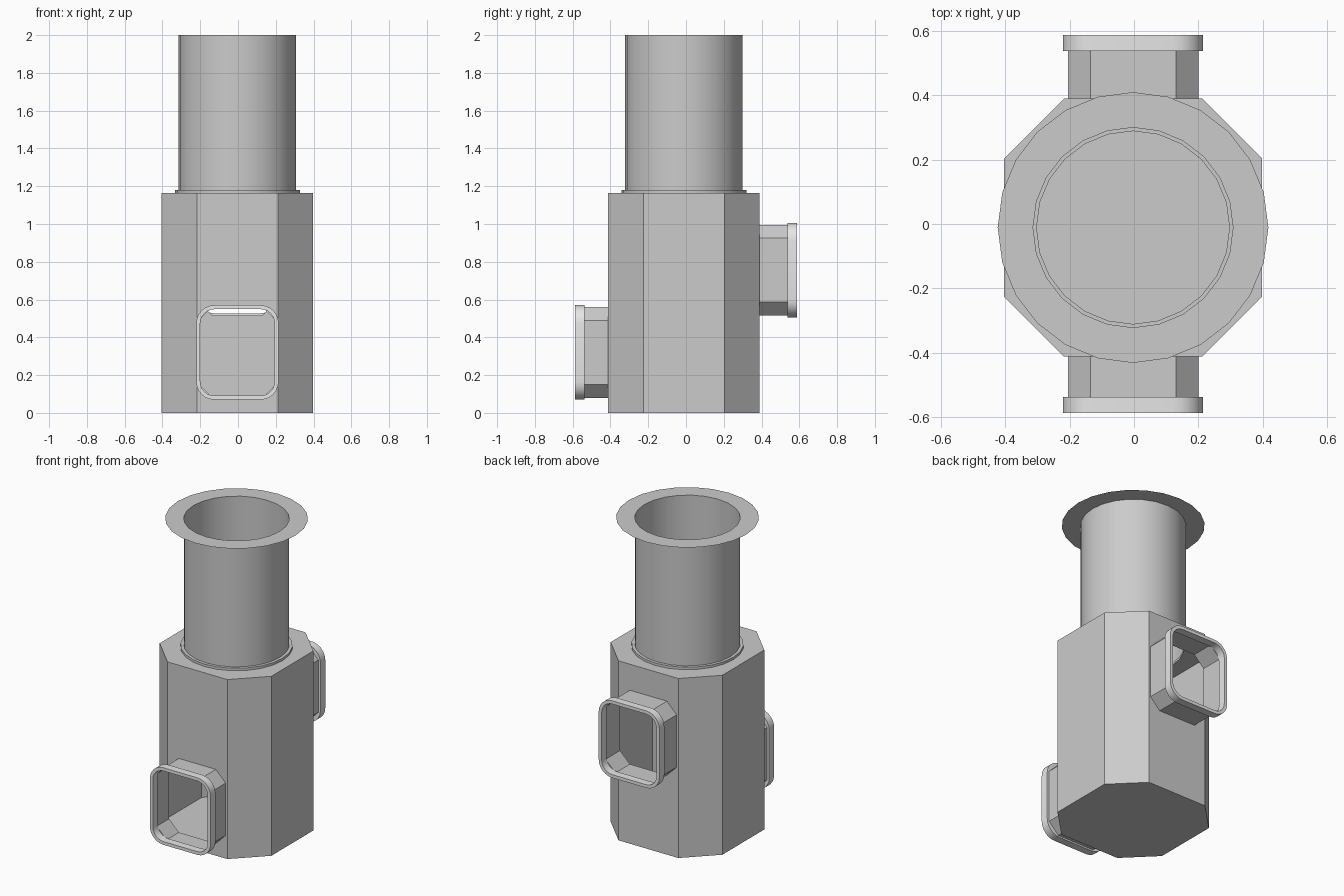
import bpy, bmesh, math

if "Cube" in bpy.data.objects:
    bpy.data.objects.remove(bpy.data.objects["Cube"])

def material(name, v):
    m = bpy.data.materials.new(name)
    m.diffuse_color = (v, v, v, 1)
    m.use_nodes = True
    m.node_tree.nodes["Principled BSDF"].inputs["Base Color"].default_value = m.diffuse_color
    return m

GREY = material("mid grey", 0.6)
LIGHT = material("light grey", 0.8)
CX, CY = -0.003, -0.011          # axis of body and pipe
TOP = 1.165

def finish(name, bm, mat, smooth=False, recalc=True):
    bmesh.ops.remove_doubles(bm, verts=bm.verts[:], dist=1e-5)
    if recalc:
        bmesh.ops.recalc_face_normals(bm, faces=bm.faces[:])
    me = bpy.data.meshes.new(name)
    bm.to_mesh(me)
    bm.free()
    me.materials.append(mat)
    ob = bpy.data.objects.new(name, me)
    bpy.context.collection.objects.link(ob)
    if smooth:
        bpy.ops.object.select_all(action='DESELECT')
        ob.select_set(True)
        bpy.context.view_layer.objects.active = ob
        bpy.ops.object.shade_smooth_by_angle(angle=math.radians(30))
    return ob

def loft(bm, loops):
    rings = [[bm.verts.new(p) for p in lp] for lp in loops]
    n = len(rings[0])
    for a, b in zip(rings, rings[1:]):
        for i in range(n):
            j = (i + 1) % n
            bm.faces.new((a[i], a[j], b[j], b[i]))

def circle(r, z, n=24):
    return [(CX + r * math.cos(math.tau * i / n), CY + r * math.sin(math.tau * i / n), z)
            for i in range(n)]

def port_loop(hx, hz, c, y, zc, n, rounded):
    """Rectangle in the xz plane with rounded or chamfered corners."""
    pts = []
    for k, (sx, sz) in enumerate(((1, 1), (-1, 1), (-1, -1), (1, -1))):
        for i in range(n + 1):
            t = i / n
            if rounded:
                a = (k + t) * math.pi / 2
                dx, dz = math.cos(a), math.sin(a)
            else:
                p, q = (k * math.pi / 2, (k + 1) * math.pi / 2)
                dx = math.cos(p) * (1 - t) + math.cos(q) * t
                dz = math.sin(p) * (1 - t) + math.sin(q) * t
            pts.append((CX + sx * (hx - c) + c * dx, y, zc + sz * (hz - c) + c * dz))
    return pts

TUBE = (0.203, 0.24, 0.07)
PORTS = {"front": (-1, CY - 0.401, 0.32), "back": (1, CY + 0.401, 0.756)}

# Hollow octagonal body with a port hole front and back and a round hole on top
bm = bmesh.new()
W, H = 0.401, 0.215
octagon = [(W, H), (H, W), (-H, W), (-W, H), (-W, -H), (-H, -W), (H, -W), (W, -H)]
lo = [bm.verts.new((CX + x, CY + y, 0)) for x, y in octagon]
hi = [bm.verts.new((CX + x, CY + y, TOP)) for x, y in octagon]
bm.faces.new(lo[::-1])
for i in range(8):
    j = (i + 1) % 8
    if i not in (1, 5):
        bm.faces.new((lo[i], lo[j], hi[j], hi[i]))
for i, key in ((1, "back"), (5, "front")):
    s, y, zc = PORTS[key]
    hole = [bm.verts.new(p) for p in port_loop(*TUBE, y, zc, 1, False)]
    a, b = (i, i + 1) if s > 0 else (i + 1, i)   # a is on the +x side
    rect = [hi[a], hi[b], lo[b], lo[a]]
    for k in range(4):
        m = (k + 1) % 4
        bm.faces.new((rect[k], hole[2 * k], hole[2 * k + 1]))
        bm.faces.new((rect[k], hole[2 * k + 1], hole[2 * m], rect[m]))
ring = [bm.verts.new(p) for p in circle(0.30, TOP)]
idx = [2, 4, 8, 10, 14, 16, 20, 22]
for i in range(8):
    j = (i + 1) % 8
    s, e = idx[i], idx[j] + (24 if j == 0 else 0)
    bm.faces.new([hi[i], hi[j]] + [ring[k % 24] for k in range(e, s - 1, -1)])
finish("body", bm, GREY)

# Collar where the pipe meets the body
bm = bmesh.new()
loft(bm, [circle(0.33, TOP), circle(0.33, TOP + 0.016), circle(0.30, TOP + 0.016),
          circle(0.30, TOP)])
finish("pipe_collar", bm, GREY, True, False)

# Open thin-walled pipe
bm = bmesh.new()
loft(bm, [circle(0.311, TOP + 0.016), circle(0.311, 2.0)])
finish("pipe", bm, GREY, True, False)

# Flat flange at the pipe mouth
bm = bmesh.new()
loft(bm, [circle(0.421, 2.0), circle(0.311, 2.0)])
finish("pipe_flange", bm, GREY, False, False)

# Two side ports: chamfered tube and rounded rim
N = 6
for key, (s, wall, zc) in PORTS.items():
    y0, y1 = s * 0.538, s * 0.588
    bm = bmesh.new()
    loft(bm, [port_loop(*TUBE, wall, zc, 1, False), port_loop(*TUBE, y0, zc, 1, False)])
    finish(key + "_port_tube", bm, GREY)
    bm = bmesh.new()
    loft(bm, [port_loop(*TUBE, y0, zc, N, False),
              port_loop(0.218, 0.25, 0.095, y0, zc, N, True),
              port_loop(0.218, 0.25, 0.095, y1, zc, N, True),
              port_loop(0.197, 0.229, 0.075, y1, zc, N, True),
              port_loop(0.197, 0.229, 0.075, y0, zc, N, True)])
    finish(key + "_port_rim", bm, LIGHT, True)
